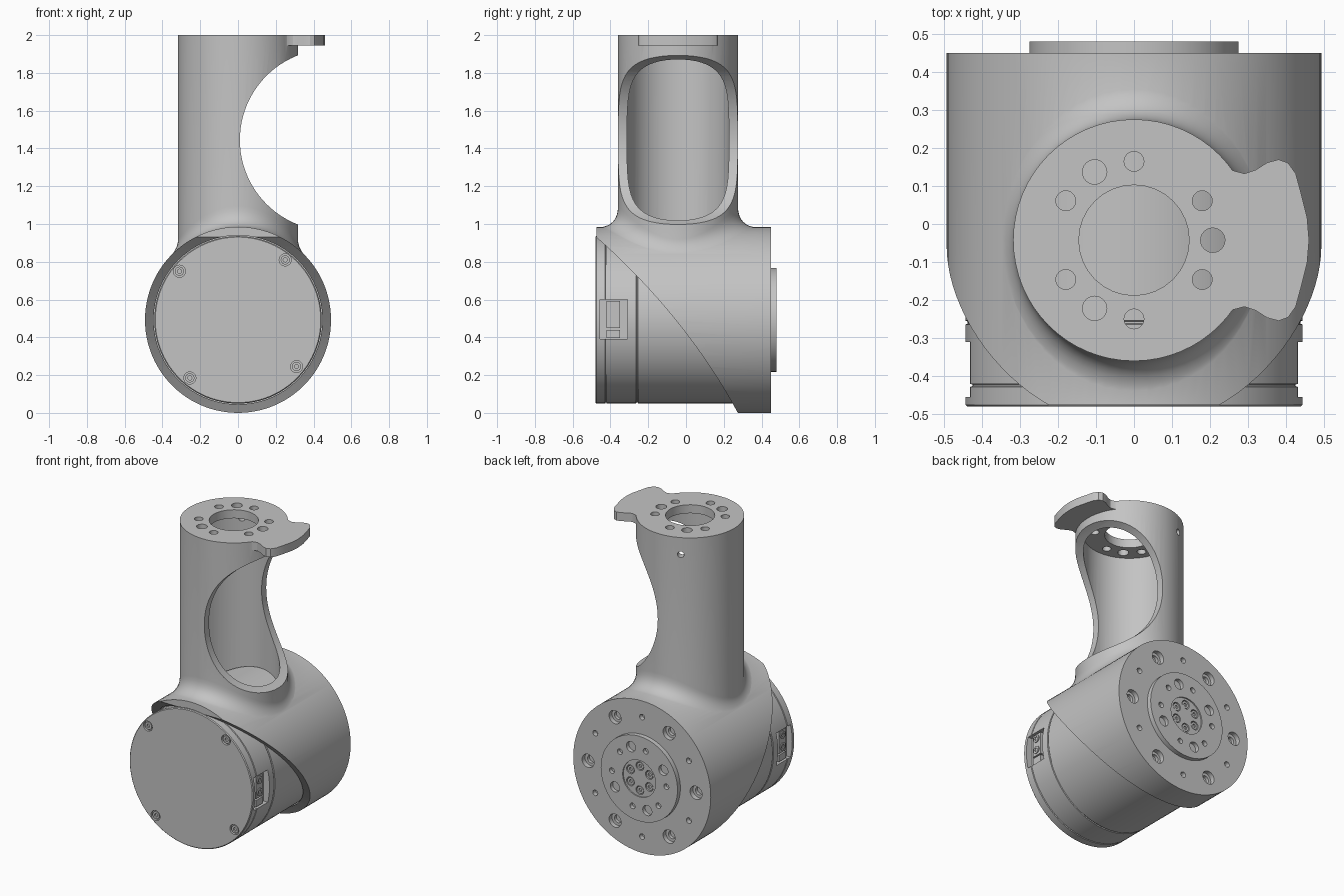
import bpy, bmesh
from math import sin, cos, pi, radians, sqrt
from mathutils import Vector, Matrix

default = bpy.data.objects.get("Cube")
if default:
    bpy.data.objects.remove(default, do_unlink=True)

grey = bpy.data.materials.new("machined_grey")
grey.use_nodes = True
colour = (0.55, 0.55, 0.55, 1)
grey.diffuse_color = colour
grey.node_tree.nodes["Principled BSDF"].inputs["Base Color"].default_value = colour

X, Y, Z = Vector((1, 0, 0)), Vector((0, 1, 0)), Vector((0, 0, 1))
CZ = 0.4925           # height of the joint axis
CY = -0.0425          # depth of the column axis
HR, CR = 0.4925, 0.3175   # housing and column radii


def loft(bm, rings):
    """Closed solid through a list of rings of points."""
    vs = [[bm.verts.new(p) for p in ring] for ring in rings]
    n = len(vs[0])
    for a, b in zip(vs, vs[1:]):
        for i in range(n):
            j = (i + 1) % n
            bm.faces.new((a[i], a[j], b[j], b[i]))
    bm.faces.new(vs[0][::-1])
    bm.faces.new(vs[-1])


def lathe(bm, profile, loc, axis, n=24):
    """Turn (radius, height) points about an axis through loc."""
    q = axis.to_track_quat('Z', 'Y')
    loc = Vector(loc)
    loft(bm, [[loc + q @ Vector((r * cos(2 * pi * i / n), r * sin(2 * pi * i / n), h))
               for i in range(n)] for r, h in profile])


def box(bm, lo, hi):
    lo, hi = Vector(lo), Vector(hi)
    bmesh.ops.create_cube(bm, size=1, matrix=Matrix.Translation((lo + hi) / 2)
                          @ Matrix.Diagonal((*(hi - lo), 1)))


def finish(bm, name):
    bmesh.ops.recalc_face_normals(bm, faces=bm.faces)
    mesh = bpy.data.meshes.new(name)
    bm.to_mesh(mesh)
    bm.free()
    mesh.materials.append(grey)
    ob = bpy.data.objects.new(name, mesh)
    bpy.context.scene.collection.objects.link(ob)
    return ob


def turned(name, profile, loc, axis, n=96):
    bm = bmesh.new()
    lathe(bm, profile, loc, axis, n)
    return finish(bm, name)


def combine(ob, other, op='DIFFERENCE'):
    mod = ob.modifiers.new("combine", 'BOOLEAN')
    mod.operation, mod.solver, mod.object = op, 'EXACT', other
    bpy.context.view_layer.objects.active = ob
    bpy.ops.object.modifier_apply(modifier=mod.name)
    bpy.data.objects.remove(other, do_unlink=True)


def smooth(ob):
    for p in ob.data.polygons:
        p.use_smooth = True
    ob.data.set_sharp_from_angle(angle=radians(30))


def back_point(angle, radius, y):
    a = radians(angle)
    return (-radius * cos(a), y, CZ + radius * sin(a))


# Housing: horizontal cylinder
housing = turned("housing", [(HR, -0.475), (HR, 0.45)], (0, 0, CZ), Y)


# Column with a flared foot that blends into the housing
def surface(x):
    return CZ + sqrt(HR * HR - x * x)


def column_ring(step, n=64):
    ring = []
    for i in range(n):
        c, s = cos(2 * pi * i / n), sin(2 * pi * i / n)
        d = 0.05 + 0.06 * s * s
        low = (CR + d, surface((CR + d) * c) - 0.004)
        mid = (CR, surface(CR * c))
        high = (CR, mid[1] + d)
        if step == "foot":
            r, z = low[0], 0.5
        elif step == "top":
            r, z = CR, 2
        else:
            r, z = [(1 - step) ** 2 * l + 2 * step * (1 - step) * m + step * step * h
                    for l, m, h in zip(low, mid, high)]
        ring.append((r * c, CY + r * s, z))
    return ring


bm = bmesh.new()
loft(bm, [column_ring(t) for t in ["foot"] + [k / 8 for k in range(9)] + ["top"]])
combine(housing, finish(bm, "column"), 'UNION')

# Tab on the rim of the column top, mirrored front to back
half = [(0.18, 0.23), (0.235, 0.205), (0.26, 0.183), (0.29, 0.175), (0.32, 0.185),
        (0.35, 0.204), (0.38, 0.212), (0.405, 0.203), (0.425, 0.175), (0.44, 0.12),
        (0.455, 0.06)]
outline = half + [(0.46, 0)] + [(x, -y) for x, y in reversed(half)]
bm = bmesh.new()
loft(bm, [[(x, CY + y, z) for x, y in outline] for z in (1.945, 2)])
combine(housing, finish(bm, "tab"), 'UNION')

# Hollow out the joint and the column, then open the side window
combine(housing, turned("bore", [(0.447, -0.7), (0.447, 0.4)], (0, 0, CZ), Y))
combine(housing, turned("cavity", [(0.27, 0.55), (0.27, 1.945)], (0, CY, 0), Z, 64))
combine(housing, turned("window", [(0.48, -0.6), (0.48, 0.6)], (0.49, 0, 1.445), Y))

# Sweeping diagonal cut across the front of the housing
start, bend, end = Vector((-0.48, 0.935)), Vector((0, 0.51)), Vector((0.28, -0.01))
curve = [(1 - t) ** 2 * start + 2 * t * (1 - t) * bend + t * t * end
         for t in [k / 16 for k in range(17)]]
side = [(-0.7, 0.935)] + [tuple(p) for p in curve] + [(0.28, -0.1), (-0.7, -0.1)]
bm = bmesh.new()
loft(bm, [[(x, y, z) for y, z in side] for x in (-0.8, 0.8)])
combine(housing, finish(bm, "diagonal_cut"))

# Mounting holes in the column top, the rear rim and the column wall
bm = bmesh.new()
lathe(bm, [(0.145, 1.9), (0.145, 2.1)], (0, CY, 0), Z, 32)
for angle in (30, 90, 150, 210, 270, 330, 0, 120, 240):
    r = 0.032 if angle % 120 == 0 else 0.026
    a = radians(angle)
    lathe(bm, [(r, 1.9), (r, 2.1)], (0.207 * cos(a), CY + 0.207 * sin(a), 0), Z)
for k in range(6):
    lathe(bm, [(0.025, -0.08), (0.025, -0.03), (0.043, -0.03), (0.043, 0.05)],
          back_point(60 * k, 0.387, 0.45), Y)
    lathe(bm, [(0.018, -0.03), (0.018, 0.05)], back_point(60 * k + 30, 0.387, 0.45), Y)
lathe(bm, [(0.02, 0.2), (0.02, 0.4)], (0, CY, 1.89), Vector((-0.42, 0.9, 0)))
combine(housing, finish(bm, "holes"))
smooth(housing)

# Drive body with seam grooves
R, G = 0.443, 0.437
drive = turned("drive_body", [(0.438, -0.48), (R, -0.475), (R, -0.428), (G, -0.426),
                              (G, -0.422), (R, -0.42), (R, -0.264), (G, -0.262),
                              (G, -0.256), (R, -0.254), (R, 0.4)], (0, 0, CZ), Y)

# Connector pockets on both sides and cover screw recesses
cover_screws = [(-0.31, 0.75), (0.25, 0.81), (0.31, 0.245), (-0.255, 0.185)]
bm = bmesh.new()
for s in (-1, 1):
    xs = sorted((s * 0.4, s * 0.6))
    box(bm, (xs[0], -0.455, 0.39), (xs[1], -0.31, 0.6))
for x, z in cover_screws:
    lathe(bm, [(0.032, -0.05), (0.032, 0.016)], (x, -0.48, z), Y)
combine(drive, finish(bm, "drive_cuts"))
smooth(drive)

# Connectors sitting in the pockets
for s, label in ((-1, "right"), (1, "left")):
    bm = bmesh.new()
    xs = sorted((s * 0.395, s * 0.422))
    box(bm, (xs[0], -0.42, 0.45), (xs[1], -0.35, 0.592))
    box(bm, (xs[0], -0.42, 0.397), (xs[1], -0.35, 0.44))
    for z in (0.485, 0.56):
        lathe(bm, [(0.024, 0.42), (0.024, 0.428), (0.012, 0.428), (0.012, 0.423)],
              (0, -0.385, z), X * s)
    smooth(finish(bm, label + "_connector"))


# Socket-head screws
def screw(bm, loc, axis, r):
    lathe(bm, [(r, -0.004), (r, 0.012), (r * 0.45, 0.012), (r * 0.45, 0.003)], loc, axis)


bm = bmesh.new()
for x, z in cover_screws:
    screw(bm, (x, -0.464, z), -Y, 0.024)
smooth(finish(bm, "cover_screws"))

# Output flange on the back with its bolt holes
flange = turned("output_flange", [(0.275, 0.44), (0.275, 0.48)], (0, 0, CZ), Y, 64)
bm = bmesh.new()
lathe(bm, [(0.118, 0.472), (0.118, 0.6)], (0, 0, CZ), Y, 48)
for angle in (30, 107, 210, 287):
    lathe(bm, [(0.033, -0.025), (0.033, 0.05)], back_point(angle, 0.2, 0.48), Y)
for angle in (0, 76, 135, 180, 256, 315):
    lathe(bm, [(0.018, -0.025), (0.018, 0.05)], back_point(angle, 0.195, 0.48), Y)
for k in range(6):
    lathe(bm, [(0.028, -0.03), (0.028, -0.009)], back_point(60 * k + 30, 0.078, 0.48), Y)
combine(flange, finish(bm, "flange_cuts"))
for k in range(6):
    cutter = turned("seat", [(0.028, -0.025), (0.028, 0.02)],
                    back_point(60 * k + 30, 0.078, 0.48), Y, 24)
    combine(flange, cutter)
smooth(flange)

bm = bmesh.new()
for k in range(6):
    screw(bm, back_point(60 * k + 30, 0.078, 0.457), Y, 0.023)
smooth(finish(bm, "flange_screws"))
